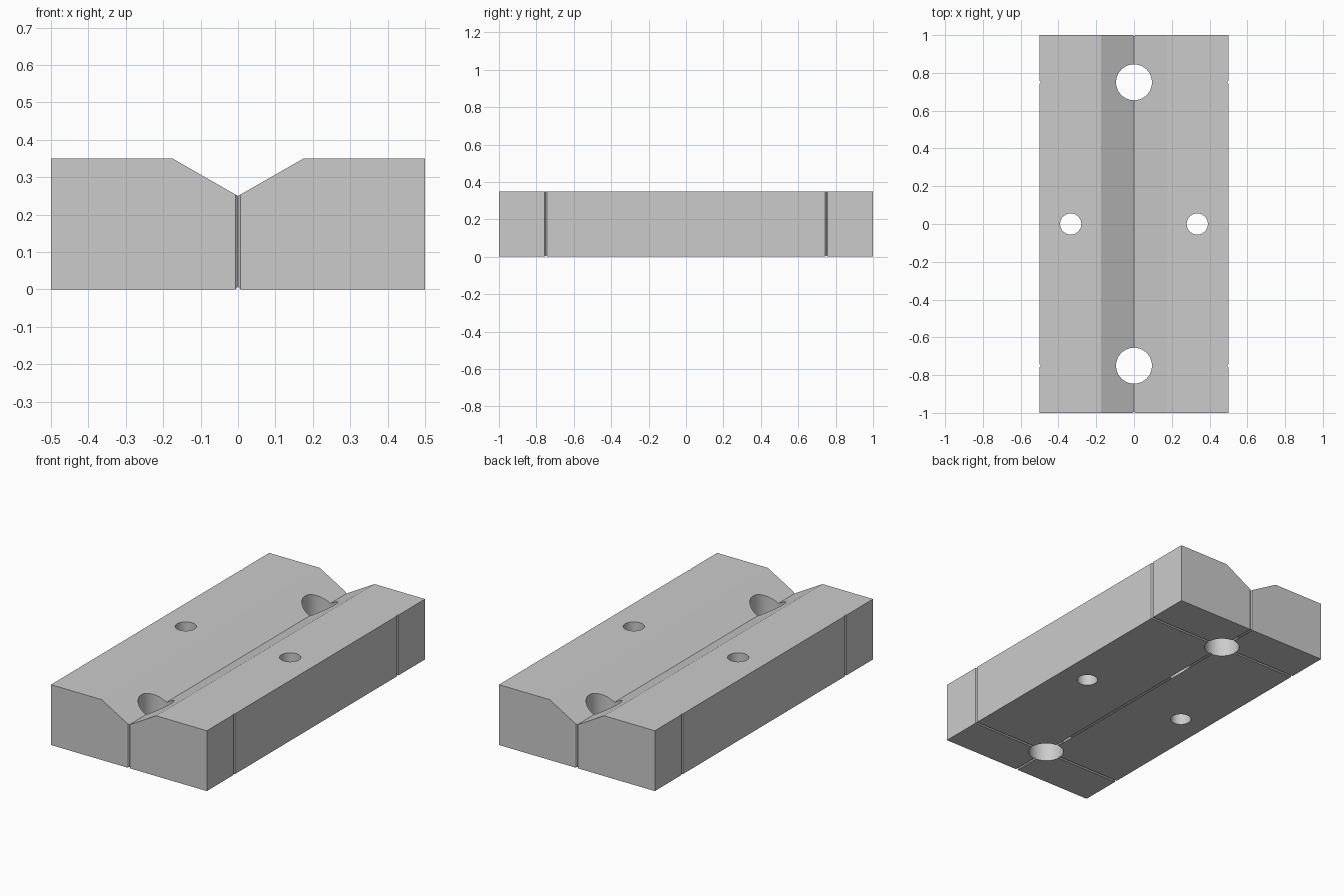
import bpy
import bmesh
from math import pi
from mathutils import Matrix, Vector

default = bpy.data.objects.get("Cube")
if default:
    bpy.data.objects.remove(default, do_unlink=True)

grey = bpy.data.materials.new("plain grey")
grey.use_nodes = True
colour = (0.6, 0.6, 0.6, 1)
grey.diffuse_color = colour
grey.node_tree.nodes["Principled BSDF"].inputs["Base Color"].default_value = colour

HALF_X, HALF_Y, HEIGHT = 0.5, 1.0, 0.35
VALLEY_X, VALLEY_Z = 0.175, 0.25
HOLE_Y, SCORE = 0.75, 0.007


def add_object(name, bm):
    bmesh.ops.recalc_face_normals(bm, faces=bm.faces[:])
    mesh = bpy.data.meshes.new(name)
    bm.to_mesh(mesh)
    bm.free()
    mesh.materials.append(grey)
    obj = bpy.data.objects.new(name, mesh)
    bpy.context.collection.objects.link(obj)
    return obj


# Block with a shallow V valley, extruded along its length
profile = [(-HALF_X, 0), (HALF_X, 0), (HALF_X, HEIGHT), (VALLEY_X, HEIGHT),
           (0, VALLEY_Z), (-VALLEY_X, HEIGHT), (-HALF_X, HEIGHT)]
bm = bmesh.new()
end = bm.faces.new([bm.verts.new((x, -HALF_Y, z)) for x, z in profile])
ext = bmesh.ops.extrude_face_region(bm, geom=[end])
bmesh.ops.translate(bm, vec=(0, 2 * HALF_Y, 0),
                    verts=[v for v in ext["geom"] if isinstance(v, bmesh.types.BMVert)])
block = add_object("v_block", bm)


def cut(name, centre, radius, sides, axis="Z"):
    """Subtract a long prism running along the given axis."""
    bm = bmesh.new()
    turn = Vector((0, 0, 1)).rotation_difference(
        {"X": Vector((1, 0, 0)), "Y": Vector((0, 1, 0)), "Z": Vector((0, 0, 1))}[axis])
    bmesh.ops.create_cone(bm, cap_ends=True, segments=sides, radius1=radius,
                          radius2=radius, depth=3,
                          matrix=Matrix.Translation(centre) @ turn.to_matrix().to_4x4())
    cutter = add_object(name, bm)
    cutter.hide_render = True
    mod = block.modifiers.new(name, "BOOLEAN")
    mod.operation = "DIFFERENCE"
    mod.solver = "EXACT"
    mod.object = cutter
    bpy.context.view_layer.objects.active = block
    bpy.ops.object.modifier_apply(modifier=name)
    bpy.data.objects.remove(cutter, do_unlink=True)


# Through holes and V-shaped score lines on the sides, ends and underside
for s in (-1, 1):
    cut("valley_hole", (0, s * HOLE_Y, 0), 0.095, 64)
    cut("side_hole", (s * 0.335, 0, 0), 0.056, 48)
    cut("end_score", (0, s * HALF_Y, 0), SCORE, 4)
    cut("cross_score", (0, s * HOLE_Y, 0), SCORE, 4, "X")
    for t in (-1, 1):
        cut("side_score", (s * HALF_X, t * HOLE_Y, 0), SCORE, 4)
cut("long_score", (0, 0, 0), SCORE, 4, "Y")

# Smooth hole walls, crisp edges
bpy.ops.object.select_all(action="DESELECT")
block.select_set(True)
bpy.context.view_layer.objects.active = block
bpy.ops.object.shade_smooth_by_angle(angle=pi / 6 * 0.8)
